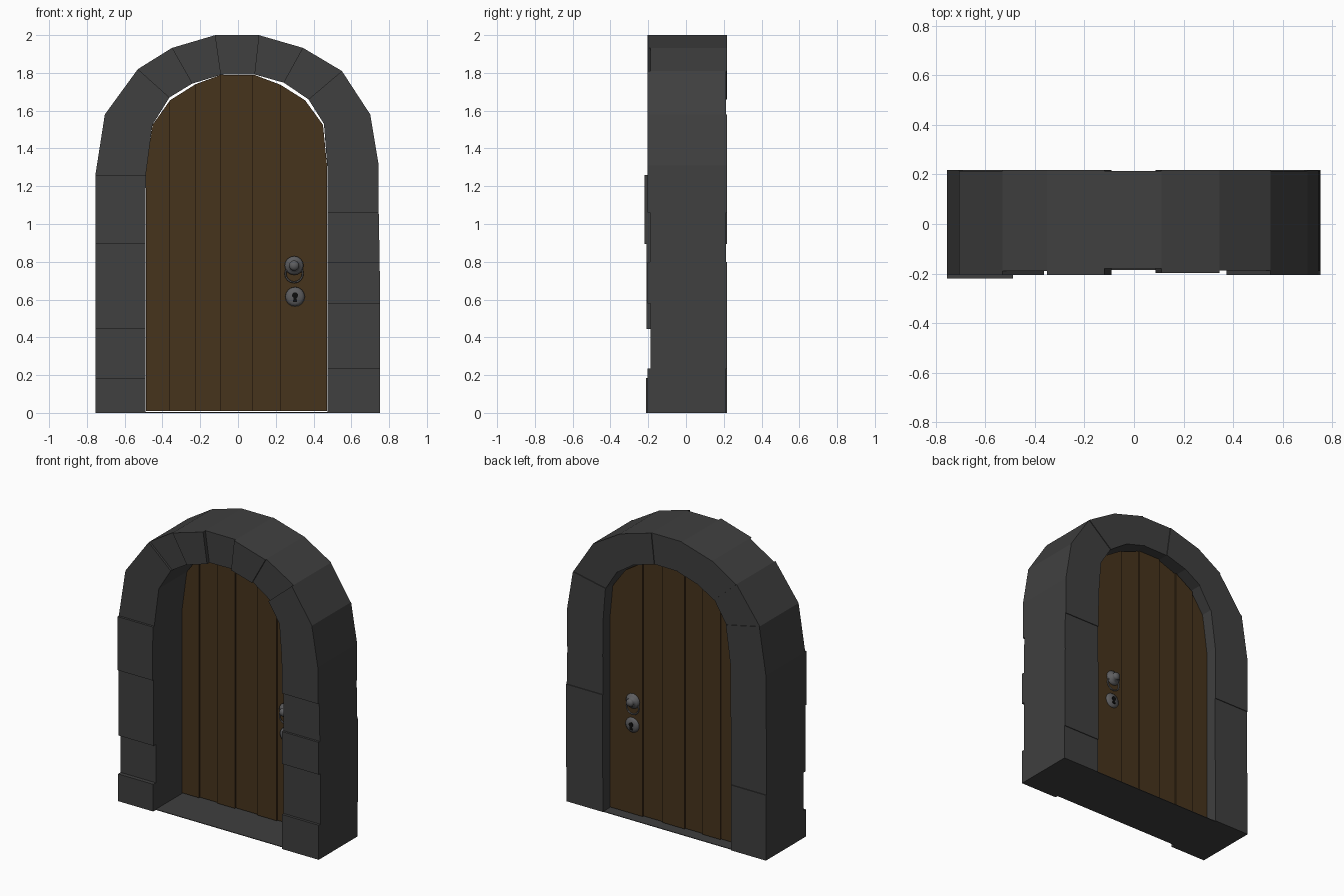
import bpy, bmesh, math
from mathutils import Matrix

if "Cube" in bpy.data.objects:
    bpy.data.objects.remove(bpy.data.objects["Cube"])


def material(name, rgb):
    m = bpy.data.materials.new(name)
    m.diffuse_color = (*rgb, 1)
    m.use_nodes = True
    m.node_tree.nodes["Principled BSDF"].inputs["Base Color"].default_value = m.diffuse_color
    return m


STONE = material("stone", (0.05, 0.05, 0.05))
WOOD = material("wood", (0.062, 0.034, 0.012))
METAL = material("metal", (0.11, 0.11, 0.115))
BLACK = material("black", (0.004, 0.004, 0.004))


def finish(name, bm, mat):
    bmesh.ops.recalc_face_normals(bm, faces=bm.faces)
    me = bpy.data.meshes.new(name)
    bm.to_mesh(me)
    bm.free()
    me.materials.append(mat)
    ob = bpy.data.objects.new(name, me)
    bpy.context.collection.objects.link(ob)
    return ob


def prism(name, outline, y0, y1, mat):
    """Extrude an xz outline from y0 to y1."""
    bm = bmesh.new()
    face = bm.faces.new([bm.verts.new((x, y0, z)) for x, z in outline])
    ext = bmesh.ops.extrude_face_region(bm, geom=[face])["geom"]
    for v in ext:
        if isinstance(v, bmesh.types.BMVert):
            v.co.y = y1
    return finish(name, bm, mat)


def lathe(name, profile, x, y, z, side, mat, steps=16):
    """Spin (radius, depth) profile about the y axis."""
    bm = bmesh.new()
    vs = [bm.verts.new((r, side * d, 0)) for r, d in profile]
    es = [bm.edges.new(p) for p in zip(vs, vs[1:])]
    bmesh.ops.spin(bm, geom=vs + es, cent=(0, 0, 0), axis=(0, 1, 0),
                   angle=math.tau, steps=steps)
    bmesh.ops.remove_doubles(bm, verts=bm.verts, dist=1e-4)
    bmesh.ops.translate(bm, verts=bm.verts, vec=(x, y, z))
    ob = finish(name, bm, mat)
    for p in ob.data.polygons:
        p.use_smooth = True
    return ob


# stone joints: outer x, z, inner x, z, then front y of the stone that follows
joints = [
    (-.755, 0, -.49, 0, -.213), (-.755, .185, -.49, .185, -.185),
    (-.755, .445, -.49, .445, -.208), (-.755, .895, -.49, .895, -.22),
    (-.755, 1.26, -.488, 1.26, -.205), (-.705, 1.58, -.453, 1.525, -.205),
    (-.53, 1.82, -.363, 1.67, -.19), (-.35, 1.932, -.243, 1.743, -.205),
    (-.12, 2, -.09, 1.79, -.18), (.11, 2, .087, 1.792, -.198),
    (.345, 1.932, .243, 1.748, -.187), (.55, 1.81, .373, 1.66, -.205),
    (.70, 1.58, .455, 1.53, -.205), (.745, 1.31, .473, 1.30, -.205),
    (.745, 1.06, .475, 1.06, -.19), (.75, .80, .475, .80, -.205),
    (.752, .58, .475, .58, -.187), (.752, .235, .475, .235, -.205),
    (.752, 0, .475, 0, 0)]
for i, (a, b) in enumerate(zip(joints, joints[1:])):
    back = .213 if i % 3 == 2 else .218
    prism(f"arch_stone_{i}", [a[:2], b[:2], b[2:4], a[2:4]], a[4], back, STONE)

# threshold
prism("threshold", [(-.49, 0), (.475, 0), (.475, .004), (-.49, .004)], -.185, .21, STONE)

# door planks with a shared arched top, alternately stepped in depth
top = [(-.488, 1.27), (-.452, 1.525), (-.36, 1.655), (-.225, 1.74), (-.09, 1.79),
       (.085, 1.79), (.225, 1.737), (.355, 1.655), (.45, 1.525), (.472, 1.3)]


def top_z(x):
    for (x0, z0), (x1, z1) in zip(top, top[1:]):
        if x <= x1:
            return z0 + (z1 - z0) * (x - x0) / (x1 - x0)
    return top[-1][1]


cuts = [-.488, -.36, -.225, -.09, .075, .225, .472]
for i, (x0, x1) in enumerate(zip(cuts, cuts[1:])):
    arch = [x0] + [p[0] for p in top if x0 + .001 < p[0] < x1 - .001] + [x1]
    outline = [(x1, .01), (x0, .01)] + [(x, top_z(x)) for x in arch]
    shift = -.005 if i % 2 == 0 else .005
    prism(f"door_plank_{i}", outline, .10 + shift, .14 + shift, WOOD)

# knob, pull ring and keyhole plate on both faces
for side, y, tag in ((-1, .101, "front"), (1, .139, "back")):
    lathe(f"knob_{tag}", [(0, 0), (.05, 0), (.05, .012), (.04, .024), (.024, .03),
                          (.027, .042), (.02, .054), (0, .058)],
          .297, y, .78, side, METAL)
    ring = [(.046 + .005 * math.cos(a), .012 + .005 * math.sin(a))
            for a in [math.tau * k / 6 for k in range(7)]]
    lathe(f"pull_ring_{tag}", ring, .297, y, .737, side, METAL)
    lathe(f"keyhole_plate_{tag}", [(0, 0), (.052, 0), (.05, .01), (.036, .02), (0, .024)],
          .302, y, .615, side, METAL)
    hole = [(.302 + .016 * math.cos(math.radians(a)), .622 + .016 * math.sin(math.radians(a)))
            for a in range(-60, 241, 30)]
    hole += [(.291, .587), (.313, .587)]
    prism(f"keyhole_{tag}", hole, y + side * .01, y + side * .0255, BLACK)
